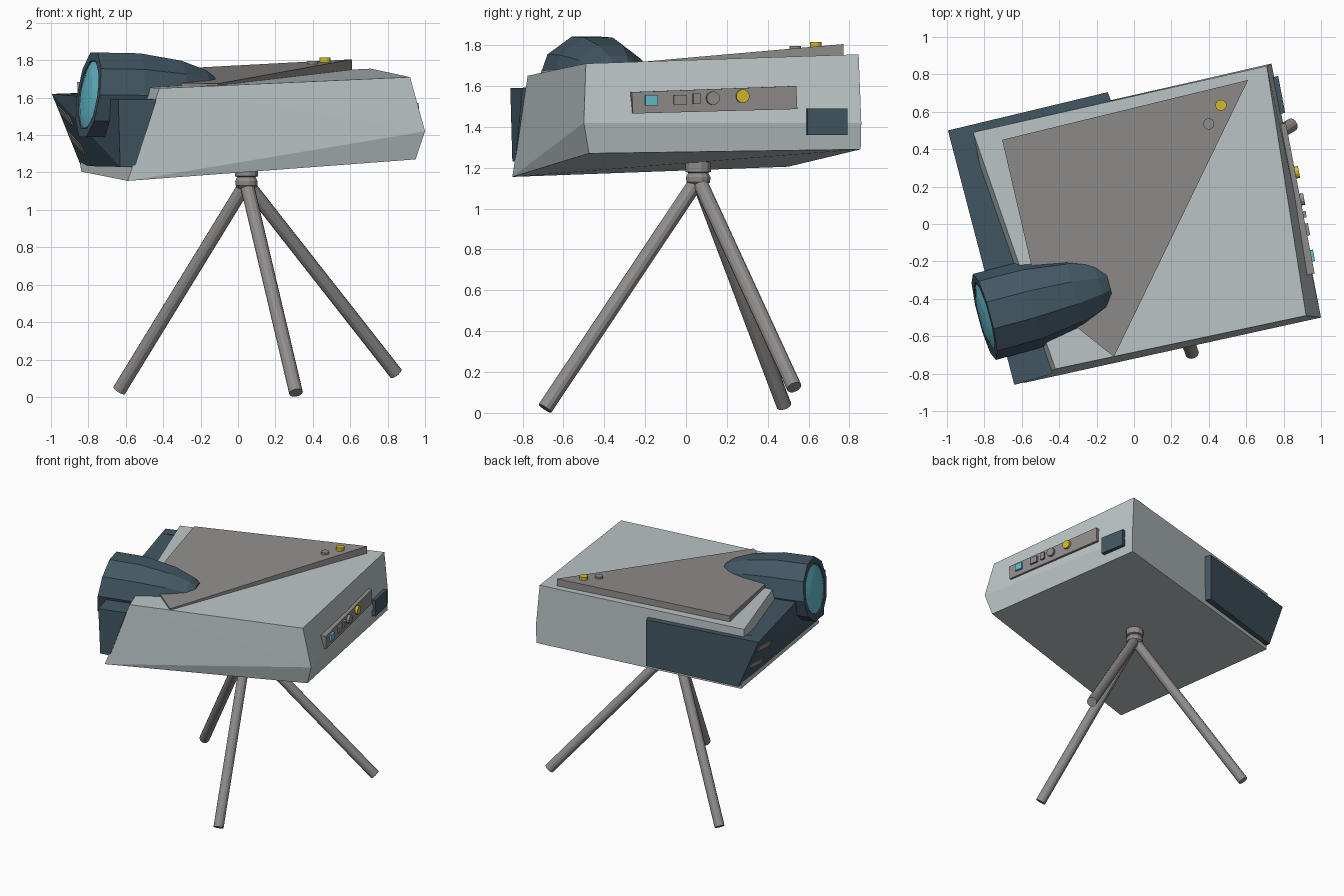
import bpy, bmesh, math
from mathutils import Vector as V

if "Cube" in bpy.data.objects:
    bpy.data.objects.remove(bpy.data.objects["Cube"])


def material(name, rgb):
    m = bpy.data.materials.new(name)
    m.diffuse_color = (*rgb, 1)
    m.use_nodes = True
    m.node_tree.nodes["Principled BSDF"].inputs["Base Color"].default_value = m.diffuse_color
    return m


SHELL = material("pale_blue_grey", (0.50, 0.56, 0.57))
GREY = material("warm_grey", (0.28, 0.267, 0.26))
NAVY = material("dark_slate_blue", (0.055, 0.095, 0.125))
CYAN = material("cyan_glass", (0.13, 0.52, 0.62))
YELLOW = material("yellow", (0.65, 0.50, 0.025))


def build(name, verts, faces, mat):
    me = bpy.data.meshes.new(name)
    me.from_pydata([tuple(v) for v in verts], [], faces)
    bm = bmesh.new()
    bm.from_mesh(me)
    bmesh.ops.recalc_face_normals(bm, faces=bm.faces)
    bm.to_mesh(me)
    bm.free()
    me.materials.append(mat)
    ob = bpy.data.objects.new(name, me)
    bpy.context.collection.objects.link(ob)
    return ob


def loft(name, rings, mat):
    """Skin a list of equal-length rings and cap both ends."""
    n = len(rings[0])
    faces = [tuple(range(n)), tuple(range((len(rings) - 1) * n, len(rings) * n))]
    for k in range(len(rings) - 1):
        for i in range(n):
            j = (i + 1) % n
            faces.append((k * n + i, k * n + j, (k + 1) * n + j, (k + 1) * n + i))
    return build(name, [p for r in rings for p in r], faces, mat)


def ring(center, axis, r, n, lean=0.0):
    """Circle around an axis, optionally sheared along it with height."""
    axis = V(axis).normalized()
    side = axis.cross(V((0, 0, 1)))
    side = side.normalized() if side.length > 0.01 else V((1, 0, 0))
    up = side.cross(axis)
    pts = []
    for i in range(n):
        a = 2 * math.pi * (i + 0.5) / n + math.pi / 2
        pts.append(V(center) + r * (math.cos(a) * side + math.sin(a) * up)
                   + axis * lean * r * math.sin(a))
    return pts


def rod(name, a, b, r, n, mat):
    d = V(b) - V(a)
    return loft(name, [ring(a, d, r, n), ring(b, d, r, n)], mat)


# Body: skewed box with a bulged front right edge
body = [(-.59, -.85, 1.155), (.95, -.475, 1.27), (.73, .855, 1.29), (-.84, .50, 1.205),
        (-.42, -.775, 1.65), (.92, -.49, 1.71), (.71, .845, 1.755), (-.86, .49, 1.684),
        (1.0, -.50, 1.42), (.735, .858, 1.42)]
build("body", body,
      [(0, 3, 2, 1), (4, 5, 6, 7), (0, 4, 7, 3), (3, 7, 6, 9, 2),
       (0, 8, 4), (0, 1, 8), (4, 8, 5), (1, 2, 9, 8), (8, 9, 6, 5)], SHELL)

# Raised wedge slab on top of the body


def slab_z(x, y):
    return 1.805 + 0.0361 * (x - .61) + 0.0703 * (y - .77)


outline = [(.61, .77), (-.705, .45), (-.51, -.39), (-.107, -.71)]
loft("top_slab", [[(x, y, slab_z(x, y)) for x, y in outline],
                  [(x, y, slab_z(x, y) - .08) for x, y in outline]], GREY)
for name, x, y, h, mat in (("top_knob_yellow", .465, .635, .025, YELLOW),
                           ("top_knob_grey", .40, .535, .016, GREY)):
    z = slab_z(x, y)
    rod(name, (x, y, z - .02), (x, y, z + h), .03, 12, mat)

# Side guard: slanted wedge along the left, plus a plate round the back
bt, bb = V((-.995, .50, 1.62)), V((-.84, .535, 1.235))
ft, fb = V((-.64, -.86, 1.59)), V((-.63, -.85, 1.23))
build("side_guard", [bt, bb, ft, fb, (-.82, .53, 1.62), (-.80, .53, 1.235),
                     (-.435, -.80, 1.59), (-.55, -.835, 1.23)],
      [(0, 1, 3), (0, 3, 2), (2, 3, 7, 6), (0, 2, 6, 4), (1, 5, 7, 3),
       (0, 4, 5, 1), (4, 6, 7, 5)], NAVY)
back = [bt, V((-.14, .705, 1.65)), V((-.14, .705, 1.28)), bb]
loft("back_guard", [back, [p + V((.03, -.08, 0)) for p in back]], NAVY)

# Vent strips lying on the slanted side guard
out = (bt - bb).cross(fb - bb).normalized()
out = -out if out.x > 0 else out
for i, (v0, v1) in enumerate(((.78, .63), (.41, .24))):
    quad = [bb + v * (bt - bb) + u * (fb - bb) for u, v in
            ((.04, v0 + .06), (.22, v1 + .06), (.22, v1 - .06), (.04, v0 - .06))]
    loft(f"vent_strip_{i + 1}", [[p + out * .006 for p in quad],
                                 [p - out * .003 for p in quad]], GREY)

# Lens barrel: ten-sided, leaning front rim and tapered rear
axis = V((.966, .258, 0))
face = V((-.80, -.497, 1.615))
profile = [(.03, .185, .14), (.0, .19, .14), (.0, .238, .14), (.25, .236, .07),
           (.50, .197, 0), (.64, .145, 0), (.69, .11, 0)]
loft("lens_barrel", [ring(face + axis * s + V((0, 0, -.01 * s)), axis, r, 10, k)
                     for s, r, k in profile], NAVY)
loft("lens_glass", [ring(face + axis * s, axis, r, 20, .14)
                    for s, r in ((.035, .183), (.004, .18), (-.012, .12), (-.018, .04))], CYAN)

# Control panel on the right face
n = V((.982, .188, 0))
t = V((-.188, .982, 0))


def on_panel(y, z, d=0.0):
    return V((.81 + (.55 - y) * .191, y, z)) + n * d


panel = [on_panel(-.265, 1.57), on_panel(.54, 1.60), on_panel(.545, 1.487), on_panel(-.26, 1.465)]
loft("control_panel", [panel, [p - n * .07 for p in panel]], GREY)


def block(name, c, w, h, back_d, front_d, mat):
    q = [c + t * (sx * w / 2) + V((0, 0, sz * h / 2))
         for sx, sz in ((-1, -1), (1, -1), (1, 1), (-1, 1))]
    loft(name, [[p + n * back_d for p in q], [p + n * front_d for p in q]], mat)


for name, y, z, w, h, mat in (("cyan_button", -.17, 1.53, .062, .05, CYAN),
                              ("wide_button", -.03, 1.533, .065, .048, GREY),
                              ("narrow_button", .05, 1.538, .035, .052, GREY)):
    block(name, on_panel(y, z), w, h, -.01, .015, mat)
for name, y, z, mat in (("round_button", .13, 1.54, GREY), ("yellow_dial", .275, 1.55, YELLOW)):
    rod(name, on_panel(y, z, -.01), on_panel(y, z, .02), .033, 12, mat)

# Socket box behind the panel
block("side_socket", V((.775, .69, 1.425)), .20, .13, -.08, .015, NAVY)

# Tripod: collar, ball joint and three splayed legs
hub = V((.045, .06, 1.145))
loft("tripod_collar", [ring(hub + V((0, 0, z)), (0, 0, 1), r, 12)
                       for z, r in ((-.035, .04), (-.015, .06), (.01, .062), (.03, .05),
                                    (.035, .064), (.11, .064))], GREY)
for i, foot in enumerate(((-.635, .48, .035), (.31, -.69, .022), (.845, .53, .125))):
    rod(f"tripod_leg_{i + 1}", hub, foot, .037, 12, GREY)
